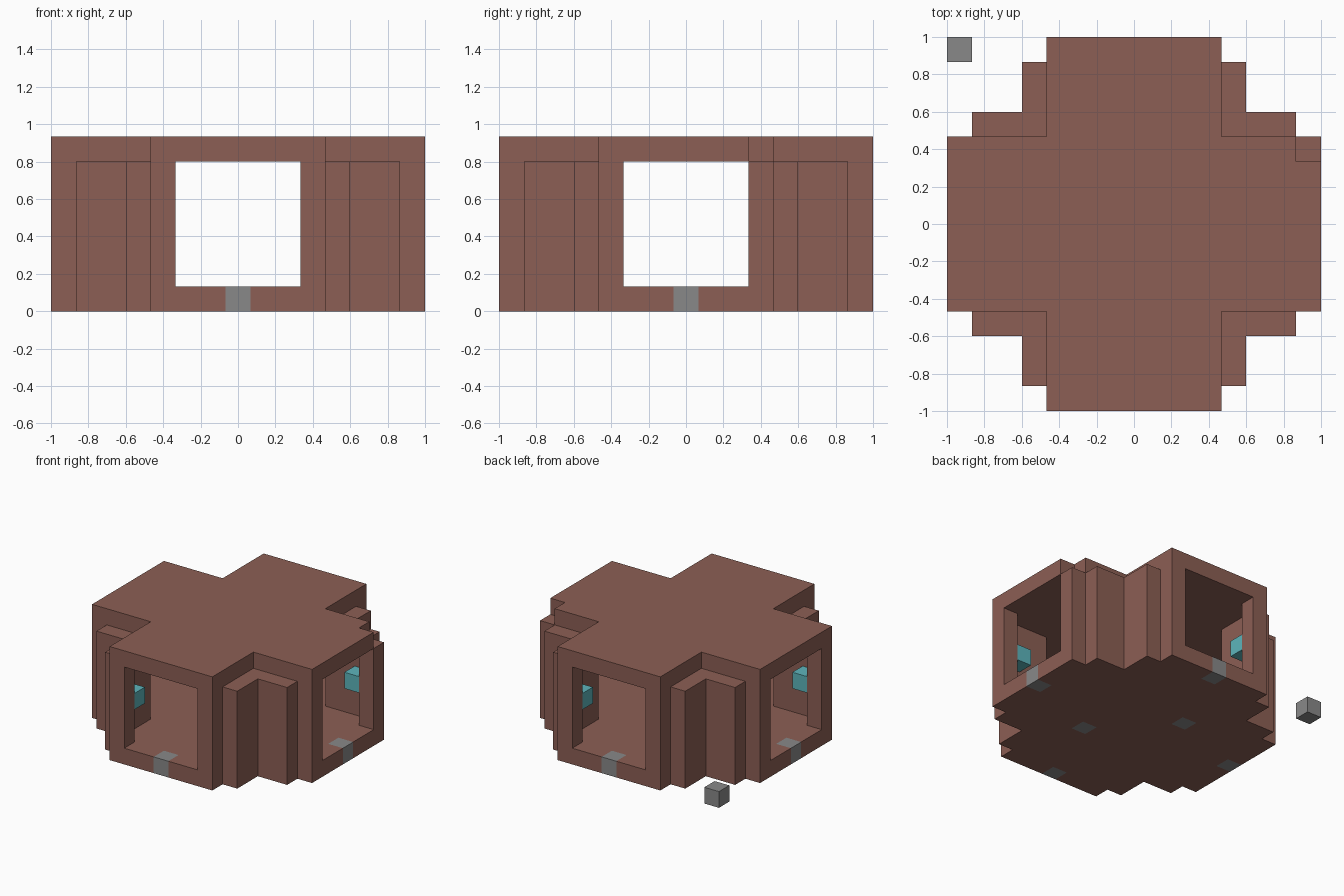
import bpy
import bmesh

if "Cube" in bpy.data.objects:
    bpy.data.objects.remove(bpy.data.objects["Cube"], do_unlink=True)

U = 2 / 15  # one block


def material(name, color):
    mat = bpy.data.materials.new(name)
    mat.use_nodes = True
    mat.diffuse_color = (*color, 1)
    mat.node_tree.nodes["Principled BSDF"].inputs["Base Color"].default_value = (*color, 1)
    return mat


BROWN = material("clay brown", (0.262, 0.114, 0.089))
GREY = material("stone grey", (0.25, 0.25, 0.25))
TEAL = material("lamp teal", (0.11, 0.46, 0.50))


def prism(name, outline, low, high, mat):
    """Extrude an outline, given in blocks, between two heights."""
    bm = bmesh.new()
    base = bm.faces.new([bm.verts.new((x * U, y * U, low * U)) for x, y in outline])
    top = bmesh.ops.extrude_face_region(bm, geom=[base])["geom"]
    verts = [v for v in top if isinstance(v, bmesh.types.BMVert)]
    bmesh.ops.translate(bm, verts=verts, vec=(0, 0, (high - low) * U))
    bmesh.ops.recalc_face_normals(bm, faces=bm.faces)
    mesh = bpy.data.meshes.new(name)
    bm.to_mesh(mesh)
    bm.free()
    mesh.materials.append(mat)
    obj = bpy.data.objects.new(name, mesh)
    bpy.context.collection.objects.link(obj)
    return obj


def box(name, x0, x1, y0, y1, low, high, mat=BROWN):
    return prism(name, [(x0, y0), (x1, y0), (x1, y1), (x0, y1)], low, high, mat)


def block(name, x, y, z, mat):
    return box(name, x - .5, x + .5, y - .5, y + .5, z, z + 1, mat)


def mirrored(quarter):
    """Complete a quarter outline, running from the +y side to the +x side."""
    back = quarter[::-1]
    return (quarter + [(x, -y) for x, y in back]
            + [(-x, -y) for x, y in quarter] + [(-x, y) for x, y in back])


def cut(target, cutter):
    cutter.hide_render = True
    mod = target.modifiers.new("cut", "BOOLEAN")
    mod.operation = "DIFFERENCE"
    mod.solver = "EXACT"
    mod.object = cutter
    bpy.context.view_layer.objects.active = target
    bpy.ops.object.modifier_apply(modifier=mod.name)
    bpy.data.objects.remove(cutter, do_unlink=True)


# Stepped walls and floor, hollowed by a cross-shaped room
steps = [(3.5, 7.5), (3.5, 6.5), (4.5, 6.5), (4.5, 4.5), (6.5, 4.5), (6.5, 3.5), (7.5, 3.5)]
walls = prism("walls_and_floor", mirrored(steps), 0, 6, BROWN)
room = [(3.5, 6.5), (3.5, 3.5), (6.5, 3.5)]
cut(walls, prism("room_cutter", mirrored(room), 1, 7, BROWN))

# Doorways through all four ends
cut(walls, box("door_cutter", -2.5, 2.5, -8, 8, 1, 7))
cut(walls, box("door_cutter", -8, 8, -2.5, 2.5, 1, 7))

# Cross roof with one corner block missing
cross = [(3.5, 7.5), (3.5, 3.5), (7.5, 3.5)]
roof = prism("roof", mirrored(cross), 6, 7, BROWN)
cut(roof, box("notch_cutter", 6.5, 8, 2.5, 4, 5, 8))

# Stone blocks set into the doorsteps and the floor
for name, x, y in [("front_doorstep", 0, -7), ("back_doorstep", 0, 7),
                   ("left_doorstep", 7, 0), ("right_doorstep", -7, 0),
                   ("floor_stone_front", 2, -2), ("floor_stone_back", -2, 2)]:
    reach = [(c - (.8 if c == -7 else .5), c + (.8 if c == 7 else .5)) for c in (x, y)]
    cut(walls, box("stone_cutter", *reach[0], *reach[1], -1, 2))
    block(name, x, y, 0, GREY)

# Loose stone outside the back right corner
block("loose_stone", -7, 7, 0, GREY)

# Lamps in the corners beside every doorway
for sx in (-1, 1):
    for sy in (-1, 1):
        for x, y in [(3, 6), (6, 3)]:
            block("wall_lamp", sx * x, sy * y, 3, TEAL)
